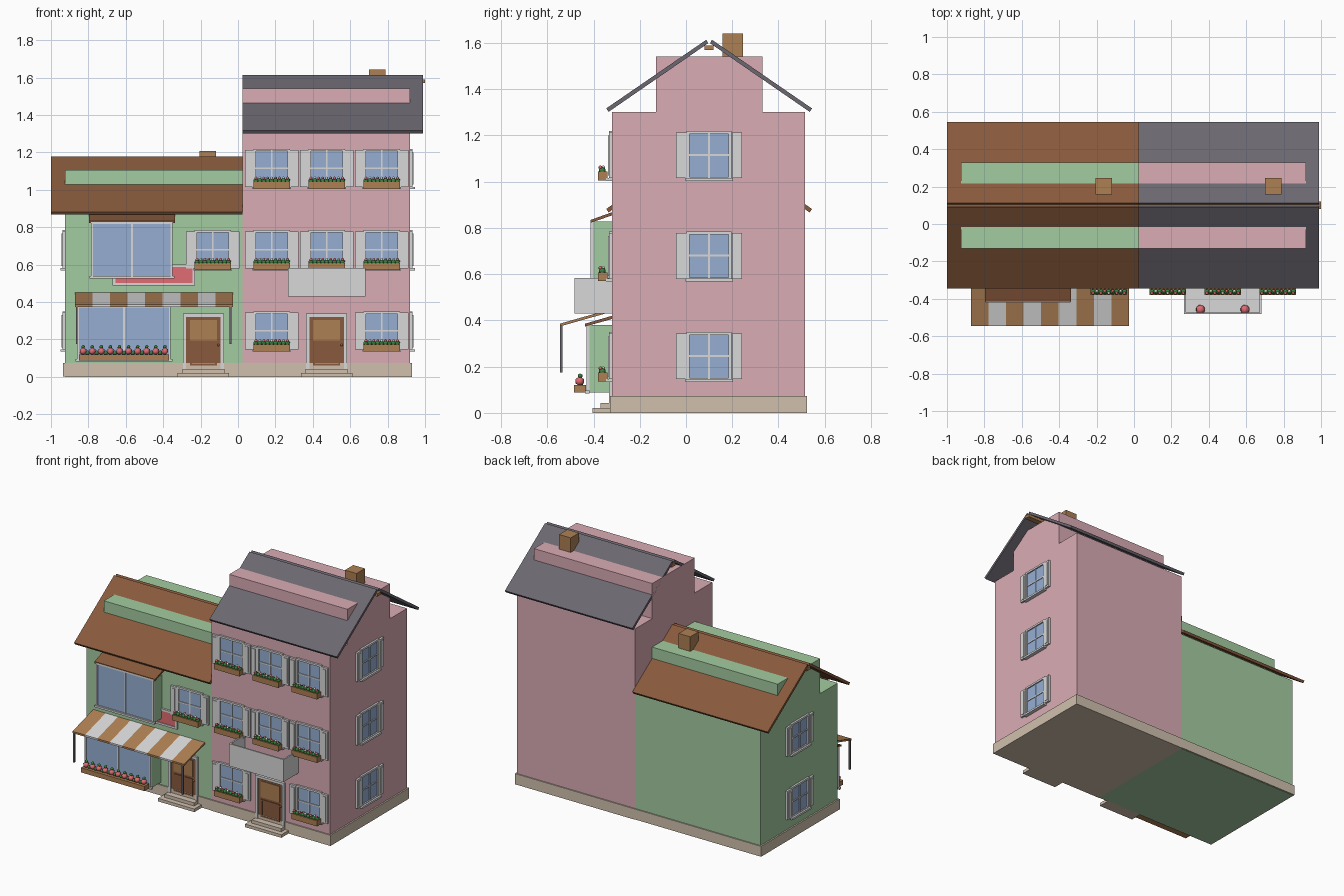
import bpy, bmesh, math
from mathutils import Matrix, Vector

cube = bpy.data.objects.get("Cube")
if cube:
    bpy.data.objects.remove(cube, do_unlink=True)


def srgb(r, g, b):
    return tuple((c / 255 / 12.92) if c < 11 else ((c / 255 + 0.055) / 1.055) ** 2.4
                 for c in (r, g, b)) + (1,)


def material(name, r, g, b):
    m = bpy.data.materials.new(name)
    m.use_nodes = True
    m.diffuse_color = srgb(r, g, b)
    m.node_tree.nodes["Principled BSDF"].inputs["Base Color"].default_value = m.diffuse_color
    return m


PINK = material("pink wall", 218, 172, 181)
GREEN = material("green wall", 164, 204, 160)
SLATE = material("grey roof", 108, 103, 112)
BROWN = material("brown wood", 136, 90, 60)
WHITE = material("white paint", 216, 216, 216)
GLASS = material("blue glass", 150, 175, 212)
STONE = material("beige stone", 208, 192, 174)
TAN = material("tan wood", 174, 128, 84)
RED = material("red flower", 224, 108, 114)
LEAF = material("green leaf", 58, 128, 62)


class Part:
    """Collects boxes, prisms and balls into one mesh with several materials."""

    def __init__(self):
        self.bm, self.mats = bmesh.new(), []

    def paint(self, faces, mat, smooth=False):
        if mat not in self.mats:
            self.mats.append(mat)
        for f in faces:
            f.material_index = self.mats.index(mat)
            f.smooth = smooth

    def box(self, x0, x1, y0, y1, z0, z1, mat):
        m = Matrix.Translation(((x0 + x1) / 2, (y0 + y1) / 2, (z0 + z1) / 2))
        m = m @ Matrix.Diagonal((x1 - x0, y1 - y0, z1 - z0, 1))
        vs = bmesh.ops.create_cube(self.bm, size=1, matrix=m)["verts"]
        self.paint({f for v in vs for f in v.link_faces}, mat)
        return self

    def prism(self, yz, x0, x1, mat):
        face = self.bm.faces.new([self.bm.verts.new((x0, y, z)) for y, z in yz])
        ext = bmesh.ops.extrude_face_region(self.bm, geom=[face], use_keep_orig=True)["geom"]
        vs = [v for v in ext if isinstance(v, bmesh.types.BMVert)]
        bmesh.ops.translate(self.bm, verts=vs, vec=(x1 - x0, 0, 0))
        faces = {f for v in list(face.verts) + vs for f in v.link_faces}
        self.paint(faces, mat)
        bmesh.ops.recalc_face_normals(self.bm, faces=list(faces))
        return self

    def ball(self, x, y, z, r, mat, flat=1.0):
        m = Matrix.Translation((x, y, z)) @ Matrix.Diagonal((1, 1, flat, 1))
        vs = bmesh.ops.create_icosphere(self.bm, subdivisions=1, radius=r, matrix=m)["verts"]
        self.paint({f for v in vs for f in v.link_faces}, mat, True)
        return self

    def frame(self, x0, x1, y0, y1, z0, z1, w, mat):
        for a, b in ((x0, x0 + w), (x1 - w, x1)):
            self.box(a, b, y0, y1, z0, z1, mat)
        for a, b in ((z0, z0 + w), (z1 - w, z1)):
            self.box(x0 + w, x1 - w, y0, y1, a, b, mat)
        return self

    def mesh(self, name):
        me = bpy.data.meshes.new(name)
        self.bm.to_mesh(me)
        self.bm.free()
        for m in self.mats:
            me.materials.append(m)
        return me

    def done(self, name):
        return place(name, self.mesh(name))


def place(name, me, loc=(0, 0, 0), turn=0):
    ob = bpy.data.objects.new(name, me)
    ob.location, ob.rotation_euler.z = loc, math.radians(turn)
    bpy.context.collection.objects.link(ob)
    return ob


LEFT, MID, RIGHT = -0.925, 0.025, 0.92
FRONT, BACK, RIDGE = -0.32, 0.515, 0.1


# Houses: walls, attic block, two roof slabs, ridge beam and chimney
def house(name, x0, x1, top, wall, roof, roof_x, beam_x, chimney_x, foot):
    Part().box(x0, x1, FRONT, BACK, foot, top, wall).done(name + "_walls")
    Part().box(x0, x1, -0.13, 0.33, top, top + 0.24, wall).done(name + "_attic")
    for side, s in (("front", 1), ("back", -1)):
        slab = [(-0.445, 0.015), (-0.012, 0.312), (-0.004, 0.297), (-0.435, 0)]
        Part().prism([(RIDGE + s * y, top + z) for y, z in slab], *roof_x, roof).done(
            f"{name}_{side}_roof")
    Part().box(*beam_x, 0.08, 0.12, top + 0.268, top + 0.288, TAN).done(name + "_ridge_beam")
    Part().box(chimney_x, chimney_x + 0.088, 0.157, 0.247, top + 0.15, top + 0.34, TAN).done(
        name + "_chimney")


house("green_house", LEFT, MID, 0.867, GREEN, BROWN, (-1, MID), (-1, MID), -0.205, 0)
house("pink_house", MID, RIGHT, 1.302, PINK, SLATE, (MID, 0.99), (MID, 1), 0.7, 0.01)
Part().box(-0.935, MID, -0.328, 0.523, 0.002, 0.073, STONE).done("left_base")
Part().box(MID, 0.93, -0.328, 0.523, 0, 0.073, STONE).done("right_base")

# Window with cross bars, sill and shutters
p = Part()
p.box(-0.09, 0.09, -0.004, 0.004, 0.005, 0.205, GLASS)
p.frame(-0.097, 0.097, -0.013, 0.004, 0, 0.212, 0.013, WHITE)
p.box(-0.004, 0.004, -0.009, 0, 0.01, 0.2, WHITE).box(-0.088, 0.088, -0.009, 0, 0.104, 0.112, WHITE)
p.box(-0.103, 0.103, -0.025, 0.004, -0.004, 0.009, WHITE)
for s in (-1, 1):
    x = sorted((s * 0.098, s * 0.143))
    p.box(*x, -0.014, 0.004, 0.008, 0.205, WHITE)
    p.box(x[0] + 0.01, x[1] - 0.01, -0.018, -0.01, 0.02, 0.193, WHITE)
window = p.mesh("window")

# Planter with leaves and flowers
p = Part().box(-0.097, 0.097, -0.06, -0.02, -0.002, 0.036, TAN)
for i in range(9):
    x = (i - 4) * 0.021
    p.ball(x, -0.042, 0.042, 0.016, LEAF, 0.9)
    p.ball(x, -0.05 + 0.012 * (i % 2), 0.055, 0.009, WHITE if i % 3 == 1 else RED)
planter = p.mesh("planter")

ROWS = (0.138, 0.572, 1.007)
for r, z in enumerate(ROWS):
    columns = [0.18, 0.768] + ([0.474] if r else []) + ([-0.135] if r == 1 else [])
    for x in columns:
        place("front_window", window, (x, FRONT, z))
        place("front_planter", planter, (x, FRONT, z))
    place("right_window", window, (RIGHT, RIDGE, z), 90)
    if r < 2:
        place("left_window", window, (LEFT, RIDGE, z), -90)

# Doors with steps
p = Part().box(-0.093, 0.093, -0.006, 0.004, 0.04, 0.328, BROWN)
for a, b in ((-0.11, -0.092), (0.092, 0.11)):
    p.box(a, b, -0.014, 0.004, 0.04, 0.335, WHITE)
p.box(-0.11, 0.11, -0.014, 0.004, 0.32, 0.338, WHITE)
p.box(-0.072, 0.072, -0.01, 0, 0.195, 0.305, TAN)
p.frame(-0.072, 0.072, -0.01, 0, 0.06, 0.18, 0.01, BROWN)
p.ball(0.08, -0.012, 0.17, 0.007, TAN)
p.box(-0.138, 0.138, -0.085, 0, 0, 0.021, STONE).box(-0.112, 0.112, -0.05, 0, 0.021, 0.043, STONE)
door = p.mesh("door")
for x in (-0.185, 0.474):
    place("front_door", door, (x, FRONT, 0))


# Projecting shop windows with sloping brown covers
def bay(name, x0, x1, y, z0, z1, over):
    p = Part().box(x0, x1, y, FRONT, z0, z1, GREEN)
    p.box(x0 + 0.005, x1 - 0.005, y - 0.006, y, z0 + 0.005, z1 - 0.005, GLASS)
    p.frame(x0, x1, y - 0.012, y, z0, z1, 0.01, WHITE)
    mid = (x0 + x1) / 2
    p.box(mid - 0.005, mid + 0.005, y - 0.01, y, z0, z1, WHITE)
    p.box(x0 - 0.01, x1 + 0.01, y - 0.018, y, z0 - 0.005, z0 + 0.008, WHITE)
    p.done(name)
    Part().prism([(FRONT, z1 + 0.04), (y - over, z1 + 0.006), (y - over, z1 - 0.006),
                  (FRONT, z1 + 0.026)], x0 - 0.012, x1 + 0.012, BROWN).done(name + "_cover")


bay("upper_bay", -0.785, -0.35, -0.402, 0.53, 0.828, 0.012)
bay("shop_window", -0.86, -0.36, -0.418, 0.088, 0.38, 0.018)

# Shop flower box
p = Part().box(-0.85, -0.37, -0.485, -0.433, 0.088, 0.12, TAN)
for i in range(10):
    x = -0.828 + i * 0.0485
    p.ball(x, -0.46, 0.137, 0.021, RED).ball(x, -0.458, 0.16, 0.011, LEAF)
    if i < 9:
        p.ball(x + 0.024, -0.458, 0.128, 0.014, LEAF)
p.done("shop_flower_box")

# Striped awning with hanging posts
p = Part()
width = 0.845 / 9
for i in range(9):
    p.prism([(FRONT, 0.45), (-0.545, 0.386), (-0.545, 0.374), (FRONT, 0.438)],
            -0.872 + i * width, -0.872 + (i + 1) * width, WHITE if i % 2 else TAN)
p.done("awning")
for x in (-0.862, -0.04):
    Part().box(x - 0.005, x + 0.005, -0.545, -0.535, 0.175, 0.38, SLATE).done("awning_post")

# Blank sign board
p = Part().box(-0.66, -0.235, -0.328, FRONT, 0.495, 0.595, RED)
p.frame(-0.67, -0.23, -0.333, FRONT, 0.488, 0.6, 0.014, WHITE)
p.done("sign_board")

# Open balcony with two round flowers
p = Part().box(0.268, 0.682, -0.482, FRONT, 0.43, 0.442, WHITE)
p.box(0.268, 0.682, -0.482, -0.472, 0.442, 0.583, WHITE)
for x in (0.268, 0.672):
    p.box(x, x + 0.01, -0.472, FRONT, 0.442, 0.583, WHITE)
for x in (0.355, 0.593):
    p.ball(x, -0.457, 0.462, 0.028, RED)
p.done("balcony")
